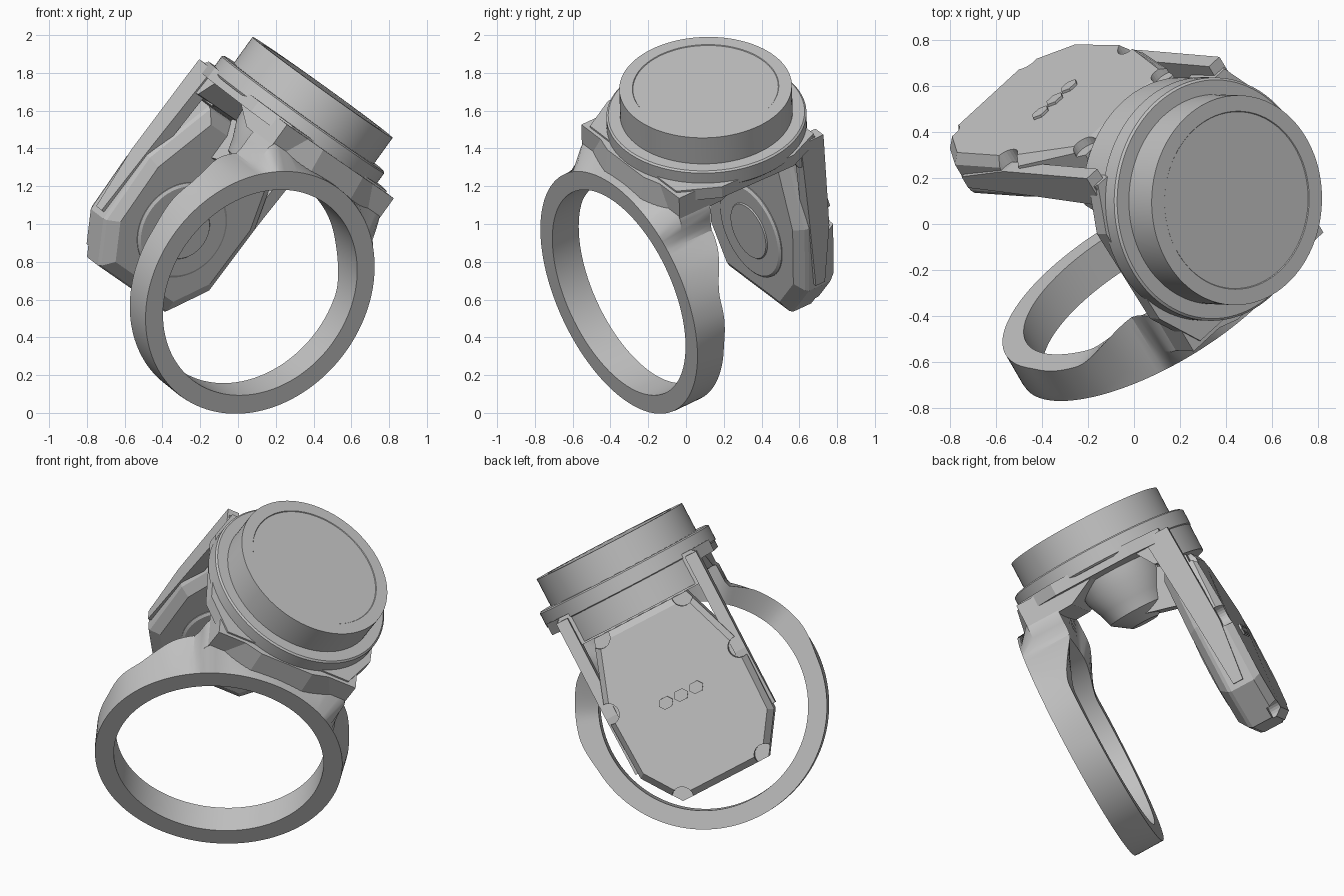
import bpy, bmesh
from math import sin, cos, pi, radians
from mathutils import Vector, Matrix

cube = bpy.data.objects.get("Cube")
if cube:
    bpy.data.objects.remove(cube, do_unlink=True)

grey = bpy.data.materials.new("plain_grey")
grey.use_nodes = True
COLOR = (0.54, 0.54, 0.54, 1)
grey.diffuse_color = COLOR
grey.node_tree.nodes["Principled BSDF"].inputs["Base Color"].default_value = COLOR

# Local frame of the tilted model: z is the dial axis, -y is the band front
up = Vector((0.584, -0.025, 0.811)).normalized()
back = Vector((-0.475, 0.797, 0.37))
back = (back - up * back.dot(up)).normalized()
side = back.cross(up)
FRAME = Matrix((side, back, up)).transposed().to_4x4()
FRAME.translation = (0.117, -0.355, 0.637)

DIAL_Y = 0.608


def finish(name, bm, smooth=True):
    bmesh.ops.recalc_face_normals(bm, faces=bm.faces)
    mesh = bpy.data.meshes.new(name)
    bm.to_mesh(mesh)
    bm.free()
    obj = bpy.data.objects.new(name, mesh)
    bpy.context.collection.objects.link(obj)
    obj.matrix_world = FRAME
    mesh.materials.append(grey)
    if smooth:
        bpy.ops.object.select_all(action='DESELECT')
        obj.select_set(True)
        bpy.context.view_layer.objects.active = obj
        bpy.ops.object.shade_smooth_by_angle(angle=radians(30))
    return obj


def add_loft(bm, loops, ring=False):
    """Skin matching loops of points; cap the ends unless it is a ring."""
    rows = [[bm.verts.new(p) for p in loop] for loop in loops]
    n = len(rows[0])
    pairs = list(zip(rows, rows[1:])) + ([(rows[-1], rows[0])] if ring else [])
    for a, b in pairs:
        for i in range(n):
            j = (i + 1) % n
            bm.faces.new((a[i], a[j], b[j], b[i]))
    if not ring:
        bm.faces.new(rows[0])
        bm.faces.new(rows[-1])


def loft(name, loops, ring=False, smooth=True):
    bm = bmesh.new()
    add_loft(bm, loops, ring)
    return finish(name, bm, smooth)


def circle_z(r, z, cy=DIAL_Y, n=96):
    return [(r * cos(2 * pi * i / n), cy + r * sin(2 * pi * i / n), z) for i in range(n)]


def circle_y(r, y, cx=0, cz=0, n=64):
    return [(cx + r * cos(2 * pi * i / n), y, cz + r * sin(2 * pi * i / n)) for i in range(n)]


def mirrored(half):
    """Close a right-hand outline with its mirror image."""
    return half + [(-x, v) for x, v in reversed(half)]


def ease(v, low, high):
    k = min(max((v - low) / (high - low), 0), 1)
    return k * k * (3 - 2 * k)


# Dial, with a faint ring line on its top, and the flange beneath it
loft("dial", [circle_z(r, z) for r, z in
     [(0.457, 0.86), (0.457, 1.063), (0.388, 1.063), (0.385, 1.059)]])
loft("flange", [circle_z(r, z) for r, z in
     [(0.52, 0.79), (0.53, 0.8), (0.53, 0.885), (0.52, 0.893), (0.46, 0.893)]])

# Eight-sided mounting plate under the flange
plate = mirrored([(0.38, 0.12), (0.5, 0.33), (0.51, 0.8), (0.42, 1.0)])
loft("mounting_plate", [[(x, y, z) for x, y in plate] for z in (0.75, 0.82)], smooth=False)

# Front and rear feet joined by an arched side profile
arch = [(0.1, 0.81), (0.1, 0.66), (0.38, 0.67), (0.56, 0.76),
        (0.82, 0.76), (0.89, 0.65), (1.0, 0.63), (1.0, 0.81)]
loft("arched_frame", [[(x, y, z) for y, z in arch] for x in (-0.43, 0.43)], smooth=False)

# Rear skirt hanging from the flange
def skirt_arc(z):
    arc = [radians(42 + 96 * i / 28) for i in range(29)]
    return ([(0.525 * cos(t), DIAL_Y + 0.525 * sin(t), z) for t in arc] +
            [(0.42 * cos(t), DIAL_Y + 0.42 * sin(t), z) for t in reversed(arc)])

loft("rear_skirt", [skirt_arc(z) for z in (0.64, 0.82)])

# Under-dial pivot and the arm that carries the panel
loft("pivot", [circle_z(r, z, 0.66) for r, z in
     [(0.25, 0.77), (0.24, 0.66), (0.2, 0.57), (0.18, 0.5), (0.08, 0.43)]])
loft("panel_arm", [[(x, y, z) for y, z in ((0.66, 0.7), (0.66, 0.47), (0.93, 0.4), (0.93, 0.7))]
     for x in (-0.12, 0.12)], smooth=False)

# Finger band, growing into square shoulders below the housing
def band_section(t):
    s, c = sin(t), abs(cos(t))
    outer = 0.69
    if s > 0.3:
        outer = max(outer, min(0.69 / s, 0.44 / max(c, 0.001)))
    k = ease(s, 0.35, 0.8)
    bulge = 0.025 * ease(s, -0.1, 0.25) * (1 - ease(s, 0.6, 0.8))
    spots = [(0.585, 0), (0.69, 0), (max(outer, 0.692), 0.02 + 0.08 * k),
             (outer + bulge, 0.175 + 0.12 * k), (0.585, 0.175 + 0.06 * k)]
    return [(r * cos(t), y, r * s) for r, y in spots]

loft("band", [band_section(2 * pi * i / 160) for i in range(160)], ring=True)

# Sloping front apron between band and flange
apron = [(0.07, 0.64), (0.25, 0.64), (0.25, 0.81), (0.1, 0.81)]
loft("front_apron", [[(x, y - d, z) for y, z in apron]
     for x, d in ((-0.36, -0.03), (-0.16, 0.03), (0.16, 0.03), (0.36, -0.03))], smooth=False)

# Eight-sided back panel with bevelled front and rear rims
outline = mirrored([(0.27, -0.4), (0.42, -0.18), (0.43, 0.23), (0.29, 0.63)])

def panel_loop(y, k, lean=0):
    return [(x * k, y - lean * (z > 0.5), 0.1 + (z - 0.1) * k) for x, z in outline]

panel = loft("back_panel", [panel_loop(0.88, 0.86), panel_loop(0.92, 0.98), panel_loop(0.94, 1),
             panel_loop(1.08, 1), panel_loop(1.125, 0.93, 0.03)], smooth=False)

# Round notches cut into the panel rim
bm = bmesh.new()
for x, z in ((0.26, -0.38), (0.41, 0.22), (0.26, 0.62)):
    for s in (1, -1):
        add_loft(bm, [circle_y(0.06, y, s * x, z, 24) for y in (1.06, 1.2)])
cutter = finish("notch_cutter", bm, False)
cutter.hide_render = True
cut = panel.modifiers.new("notches", 'BOOLEAN')
cut.operation = 'DIFFERENCE'
cut.object = cutter
bpy.context.view_layer.objects.active = panel
bpy.ops.object.modifier_apply(modifier=cut.name)
bpy.data.objects.remove(cutter, do_unlink=True)

# Three small six-sided tabs on the panel rear
for i, name in enumerate(("right_tab", "middle_tab", "left_tab")):
    loft(name, [[(0.095 * (i - 1) + x, y, 0.13 + z * 0.8) for x, _, z in circle_y(0.045, y, n=6)]
         for y in (1.09, 1.134)], smooth=False)

# Round boss on the panel front
loft("panel_boss", [circle_y(r, y, cz=0.01) for r, y in
     [(0.27, 0.92), (0.27, 0.875), (0.255, 0.865), (0.16, 0.865), (0.155, 0.858)]])

# Tapered struts that hang the panel from the housing
strut = [(0.9, 0.8), (1.05, 0.8), (1.07, 0.2), (1.03, -0.15), (0.97, -0.15), (0.94, 0.3)]
for name, s in (("left_strut", 1), ("right_strut", -1)):
    loft(name, [[(s * x, y, z) for y, z in strut] for x in (0.37, 0.44)], smooth=False)
